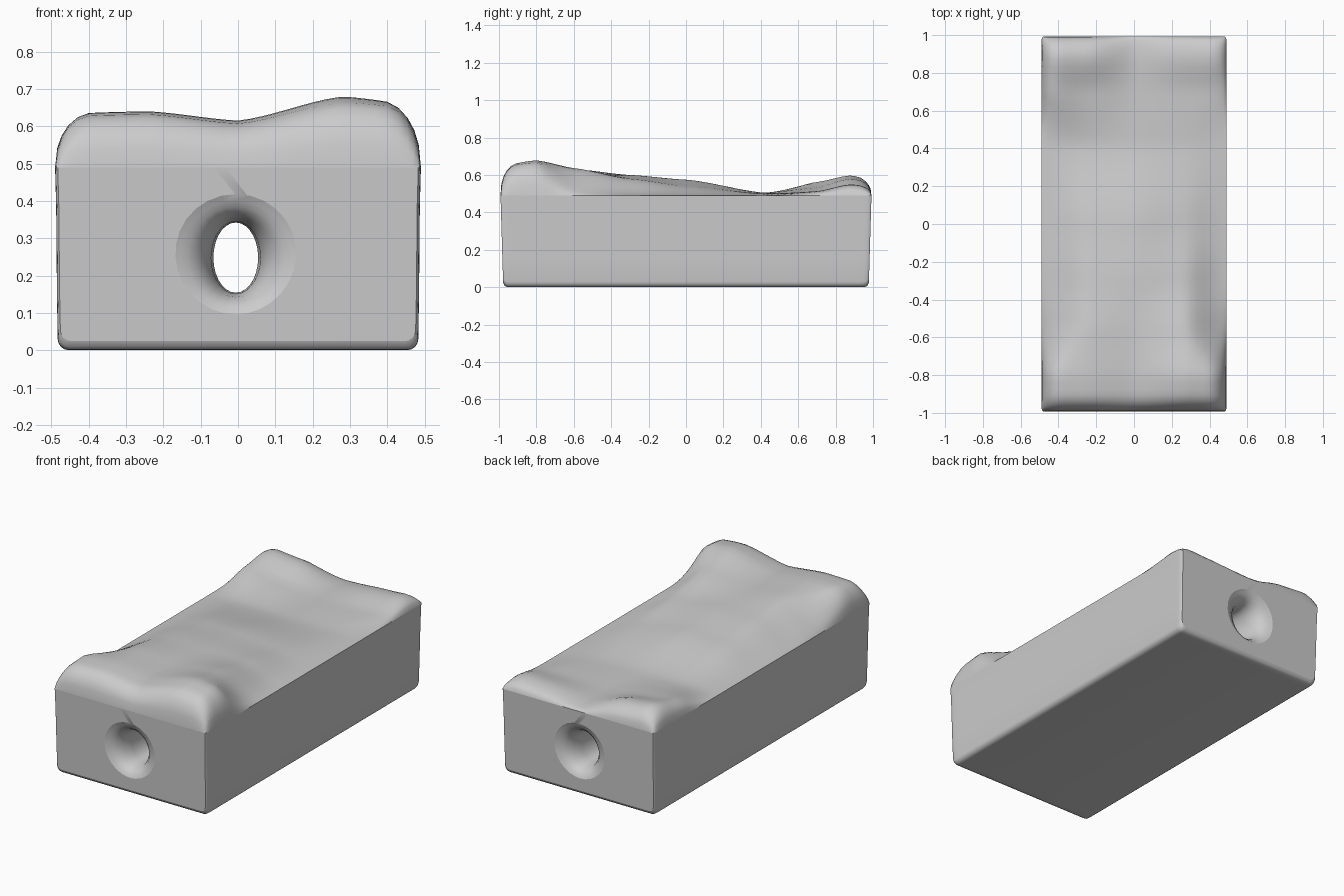
import bpy, bmesh, math

if "Cube" in bpy.data.objects:
    bpy.data.objects.remove(bpy.data.objects["Cube"])

HX, HY, EDGE = 0.49, 0.992, 0.49
XS = [-0.48, -0.24, 0.0, 0.28, 0.48]
YS = [-0.99, -0.80, -0.58, -0.3, 0.0, 0.42, 0.70, 0.87, 0.99]
# crown heights: one row per YS, one column per XS
H = [[0.62, 0.625, 0.60, 0.65, 0.64],
     [0.635, 0.64, 0.615, 0.68, 0.66],
     [0.585, 0.63, 0.61, 0.635, 0.56],
     [0.54, 0.60, 0.60, 0.58, 0.51],
     [0.52, 0.57, 0.575, 0.54, 0.50],
     [0.51, 0.505, 0.505, 0.50, 0.495],
     [0.575, 0.535, 0.505, 0.51, 0.515],
     [0.605, 0.58, 0.51, 0.54, 0.555],
     [0.59, 0.57, 0.505, 0.535, 0.55]]


def locate(v, knots):
    v = min(max(v, knots[0]), knots[-1])
    for i in range(len(knots) - 1):
        if v <= knots[i + 1]:
            t = (v - knots[i]) / (knots[i + 1] - knots[i])
            return i, 0.5 * t + 0.5 * t * t * (3 - 2 * t)


def rise(d, w, p):
    t = min(max(d / w, 0), 1)
    return (1 - (1 - t) ** 2) ** p


def crown(x, y):
    i, s = locate(x, XS)
    j, t = locate(y, YS)
    a = H[j][i] * (1 - s) + H[j][i + 1] * s
    b = H[j + 1][i] * (1 - s) + H[j + 1][i + 1] * s
    h = a * (1 - t) + b * t
    # the padding thins out gently along the middle of the long edges
    m = min(max(min((y + 0.78) / 0.25, (0.7 - y) / 0.25), 0), 1)
    side = rise(HX - abs(x), 0.1 + 0.15 * m, 0.47 + 0.4 * m)
    return EDGE + (h - EDGE) * side * rise(HY - abs(y), 0.09, 0.47)


def stations(half, n):
    near = [0, 0.006, 0.018, 0.035, 0.06, 0.09]
    mid = half - 0.12
    return ([-half + d for d in near] + [-mid + 2 * mid * k / n for k in range(n + 1)]
            + [half - d for d in reversed(near)])


def loft(name, rings):
    bm = bmesh.new()
    vs = [[bm.verts.new(p) for p in r] for r in rings]
    n = len(vs[0])
    for a, b in zip(vs, vs[1:]):
        for i in range(n):
            bm.faces.new((a[i], a[(i + 1) % n], b[(i + 1) % n], b[i]))
    bm.faces.new(vs[0])
    bm.faces.new(vs[-1])
    bmesh.ops.recalc_face_normals(bm, faces=bm.faces[:])
    mesh = bpy.data.meshes.new(name)
    bm.to_mesh(mesh)
    bm.free()
    ob = bpy.data.objects.new(name, mesh)
    bpy.context.collection.objects.link(ob)
    return ob


# Block: softened box section with an uneven, padded crown, lofted along y
rings = []
R = 0.03
for y in stations(HY, 44):
    k = max(0, 1 - (HY - abs(y)) / R)
    inset = R * (1 - math.sqrt(1 - k * k)) * 0.8
    hx = HX - inset * 0.3
    ring = [(x * hx / HX, crown(x, y)) for x in stations(HX, 22)]
    ring += [(hx - 0.003, 0.38), (hx - 0.005, 0.15)]
    arc = [(hx - 0.007 - R * (1 - math.cos(a)), inset + R * (1 - math.sin(a)))
           for a in [k * math.pi / 8 for k in range(5)]]
    ring += arc + [(-x, z) for x, z in reversed(arc)]
    ring += [(-hx + 0.005, 0.15), (-hx + 0.003, 0.38)]
    # ends lean outward slightly towards the top
    rings.append([(x, y * (0.985 + 0.03 * z), z) for x, z in ring])
block = loft("padded_block", rings)

# Tunnel cutter: oval bore with softly flared mouths
half = [(1.0, 0.2, 0.19), (0.98, 0.15, 0.152), (0.973, 0.13, 0.137),
        (0.955, 0.105, 0.12), (0.925, 0.083, 0.106), (0.87, 0.066, 0.097),
        (0.6, 0.06, 0.094)]
path = [(-y, a, b) for y, a, b in half] + half[::-1]
cutter = loft("tunnel_cutter", [
    [(-0.006 + a * math.cos(t), y, 0.248 + b * math.sin(t))
     for t in [2 * math.pi * k / 28 for k in range(28)]] for y, a, b in path])
cutter.hide_render = True
cutter.hide_set(True)

mod = block.modifiers.new("tunnel", 'BOOLEAN')
mod.operation = 'DIFFERENCE'
mod.solver = 'EXACT'
mod.object = cutter
bpy.context.view_layer.objects.active = block
block.select_set(True)
bpy.ops.object.modifier_apply(modifier=mod.name)
bpy.ops.object.shade_smooth_by_angle(angle=math.radians(40))

# Crisp seam where the padded crown meets the walls
for e in block.data.edges:
    pts = [block.data.vertices[i].co for i in e.vertices]
    if all(abs(p.z - EDGE) < 0.0005 and (abs(p.x) > HX - 0.015 or abs(p.y) > HY - 0.01)
           for p in pts):
        e.use_edge_sharp = True
# Flat shading on the end walls, which are single large faces
for f in block.data.polygons:
    if abs(f.normal.y) > 0.99 and f.area > 0.05:
        f.use_smooth = False
